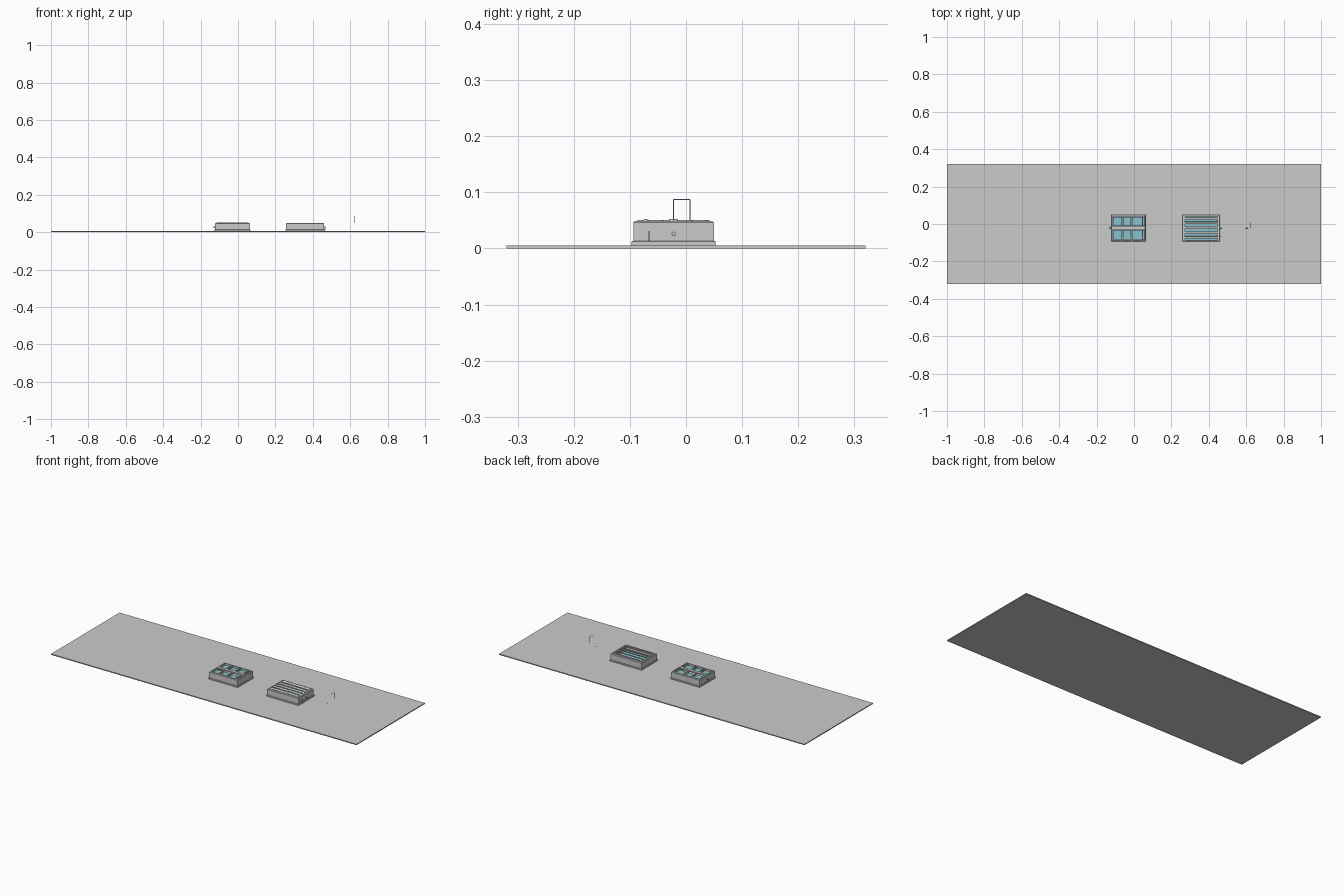
import bpy, bmesh, math
from mathutils import Matrix, Vector

if "Cube" in bpy.data.objects:
    bpy.data.objects.remove(bpy.data.objects["Cube"])

teal = bpy.data.materials.new("teal")
teal.diffuse_color = (0.25, 0.55, 0.62, 1)
teal.use_nodes = True
teal.node_tree.nodes["Principled BSDF"].inputs["Base Color"].default_value = teal.diffuse_color


def finish(name, bm, mat=None):
    bmesh.ops.recalc_face_normals(bm, faces=bm.faces)
    me = bpy.data.meshes.new(name)
    bm.to_mesh(me)
    bm.free()
    ob = bpy.data.objects.new(name, me)
    bpy.context.collection.objects.link(ob)
    if mat:
        me.materials.append(mat)
    return ob


def box(name, loc, size, tilt=0, mat=None):
    bm = bmesh.new()
    m = Matrix.Translation(loc) @ Matrix.Rotation(tilt, 4, 'X') @ Matrix.Diagonal((*size, 1))
    bmesh.ops.create_cube(bm, size=1, matrix=m)
    return finish(name, bm, mat)


def rod(name, a, b, r):
    a, b = Vector(a), Vector(b)
    bm = bmesh.new()
    m = Matrix.Translation((a + b) / 2) @ (b - a).to_track_quat('Z', 'Y').to_matrix().to_4x4()
    bmesh.ops.create_cone(bm, cap_ends=True, segments=8, radius1=r, radius2=r,
                          depth=(b - a).length, matrix=m)
    return finish(name, bm)


def tray(name, cx, cy, hx, hy, profile):
    """Open box: stacked rectangles, each given as (inset, height)."""
    bm = bmesh.new()
    rings = []
    for inset, z in profile:
        rings.append([bm.verts.new((cx + sx * (hx - inset), cy + sy * (hy - inset), z))
                      for sx, sy in ((-1, -1), (1, -1), (1, 1), (-1, 1))])
    for p, q in zip(rings, rings[1:]):
        for i in range(4):
            j = (i + 1) % 4
            bm.faces.new((p[i], p[j], q[j], q[i]))
    bm.faces.new(rings[0])
    bm.faces.new(rings[-1])
    return finish(name, bm)


# base plate
box("base_plate", (0, 0, 0.0028), (2, 0.64, 0.0056))

CY = -0.022
profile = [(0, 0.005), (0, 0.0125), (0.003, 0.0135), (0.003, 0.046),
           (0.006, 0.049), (0.012, 0.049), (0.012, 0.015)]

# left tray: glazed panes, dividers and a wide cross bar
tray("left_tray", -0.03, CY, 0.096, 0.075, profile)
for x0, x1 in ((-0.113, -0.068), (-0.06, -0.016), (-0.007, 0.053)):
    for sy in (-1, 1):
        box("pane", ((x0 + x1) / 2, CY + sy * 0.035, 0.038), (x1 - x0, 0.05, 0.003),
            0, teal)
for x in (-0.064, -0.0115, 0.045):
    box("divider", (x, CY, 0.047), (0.006, 0.128, 0.008))
    box("divider_clip", (x, CY - 0.05, 0.049), (0.01, 0.006, 0.007))
box("cross_bar", (-0.03, CY, 0.048), (0.172, 0.016, 0.008))
rod("left_knob", (-0.132, CY, 0.026), (-0.12, CY, 0.026), 0.005)

# right tray: teal floor under tilted slats
tray("right_tray", 0.359, CY, 0.105, 0.075, profile)
box("tray_floor", (0.359, CY, 0.017), (0.186, 0.126, 0.003), 0, teal)
for i in range(5):
    box("slat", (0.359, CY - 0.05 + i * 0.026, 0.047), (0.18, 0.013, 0.003),
        math.radians(15))
for s in (-1, 1):
    box("slat_rail", (0.359 + s * 0.09, CY, 0.044), (0.006, 0.126, 0.006))
rod("right_knob", (0.458, CY, 0.026), (0.469, CY, 0.026), 0.004)
box("side_slot", (0.464, -0.066, 0.022), (0.008, 0.004, 0.017))

# thin wire hook standing to the right
R = 0.0008
path = [(0.625, CY, 0.05), (0.625, CY, 0.087), (0.625, 0.007, 0.087), (0.625, 0.007, 0.05)]
for a, b in zip(path, path[1:]):
    rod("wire_hook", a, b, R)
rod("wire_stub", (0.595, CY, 0.025), (0.61, CY, 0.025), R)
